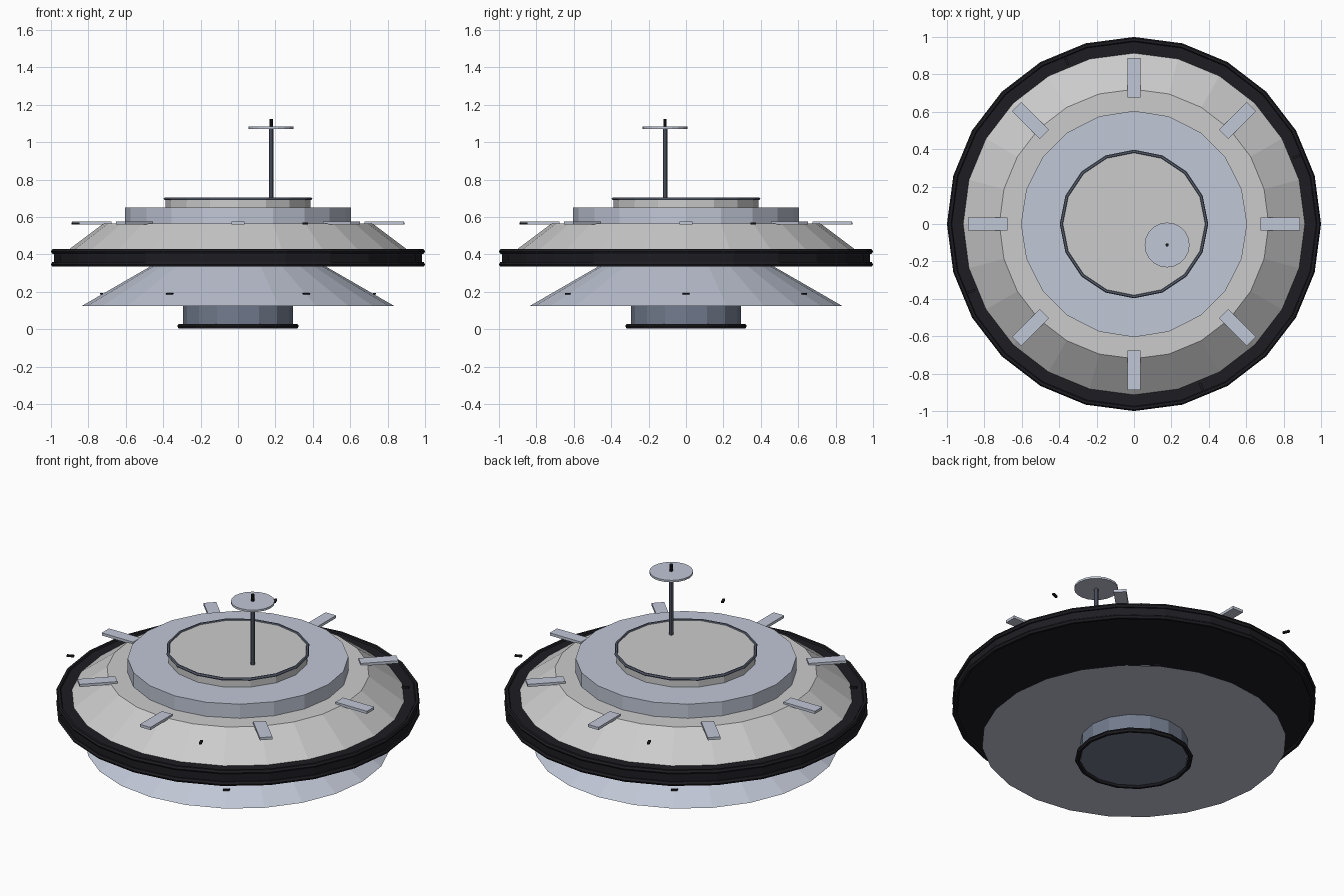
import bpy
from math import cos, sin, pi, radians

if "Cube" in bpy.data.objects:
    bpy.data.objects.remove(bpy.data.objects["Cube"])


def material(name, rgb):
    m = bpy.data.materials.new(name)
    m.diffuse_color = (*rgb, 1)
    m.use_nodes = True
    m.node_tree.nodes["Principled BSDF"].inputs["Base Color"].default_value = m.diffuse_color
    return m


LIGHT = material("light_hull", (0.82, 0.82, 0.84))
BLUE = material("blue_grey", (0.53, 0.57, 0.67))
SLATE = material("slate", (0.11, 0.13, 0.18))
BASE = material("base_slate", (0.17, 0.20, 0.27))
BLACK = material("black_trim", (0.012, 0.012, 0.016))


def finish(name, mat):
    ob = bpy.context.object
    ob.name = name
    ob.data.materials.append(mat)
    return ob


def frustum(name, r0, r1, z0, z1, sides, mat, x=0, y=0):
    bpy.ops.mesh.primitive_cone_add(vertices=sides, radius1=r0, radius2=r1,
                                    depth=z1 - z0, location=(x, y, (z0 + z1) / 2))
    return finish(name, mat)


def ring(name, major, minor, z, sides, mat):
    bpy.ops.mesh.primitive_torus_add(major_radius=major, minor_radius=minor,
                                     major_segments=sides, minor_segments=6,
                                     location=(0, 0, z))
    return finish(name, mat)


def radial_boxes(name, count, radius, z, size, start, mat):
    # boxes spaced around the hull; size is (radial, tangential, height)
    for i in range(count):
        a = radians(start) + 2 * pi * i / count
        bpy.ops.mesh.primitive_cube_add(size=1, location=(radius * cos(a), radius * sin(a), z),
                                        rotation=(0, 0, a))
        bpy.context.object.scale = size
        finish(f"{name}_{i + 1}", mat)


# Landing base
frustum("base_drum", 0.295, 0.295, 0.015, 0.14, 16, BASE)
ring("base_ring", 0.311, 0.014, 0.017, 16, BLACK)

# Hull: flared lower skirt, black belt, sloping upper deck
frustum("lower_skirt", 0.835, 0.445, 0.125, 0.35, 24, BLUE)
frustum("belt", 0.985, 0.985, 0.345, 0.42, 24, BLACK)
ring("belt_lower_ring", 0.986, 0.014, 0.347, 24, BLACK)
ring("belt_upper_ring", 0.986, 0.014, 0.416, 24, BLACK)
frustum("upper_hull", 0.92, 0.72, 0.415, 0.565, 24, LIGHT)

# Stepped top
frustum("upper_step", 0.605, 0.605, 0.56, 0.65, 20, BLUE)
frustum("top_hatch", 0.388, 0.388, 0.645, 0.70, 16, LIGHT)
ring("hatch_rim", 0.388, 0.009, 0.698, 16, SLATE)

# Deck panels and small lamps
radial_boxes("deck_panel", 8, 0.782, 0.568, (0.21, 0.07, 0.016), 0, BLUE)
radial_boxes("upper_lamp", 4, 0.94, 0.566, (0.04, 0.014, 0.01), 22.5, BLACK)
radial_boxes("lower_lamp", 6, 0.73, 0.19, (0.014, 0.036, 0.01), 0, BLACK)

# Antenna mast and dish
MX, MY = 0.177, -0.112
frustum("mast", 0.012, 0.012, 0.69, 1.08, 8, SLATE, MX, MY)
frustum("dish", 0.12, 0.12, 1.071, 1.083, 20, BLUE, MX, MY)
frustum("mast_tip", 0.009, 0.009, 1.08, 1.125, 8, BLACK, MX, MY)
